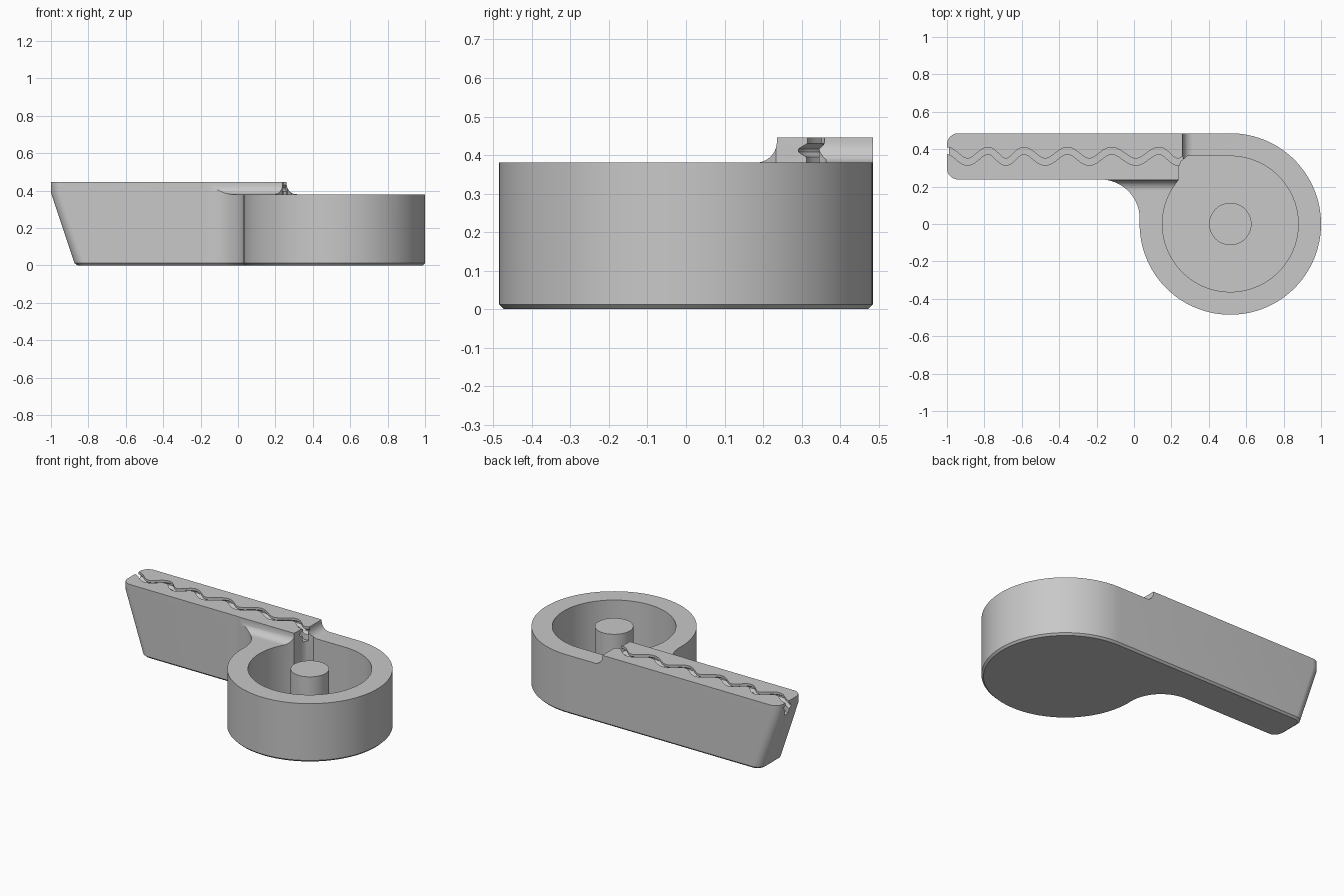
import bpy, bmesh, math
from mathutils import Vector

if "Cube" in bpy.data.objects:
    bpy.data.objects.remove(bpy.data.objects["Cube"])

grey = bpy.data.materials.new("plain grey")
grey.use_nodes = True
grey.diffuse_color = (0.58, 0.58, 0.58, 1)
grey.node_tree.nodes["Principled BSDF"].inputs["Base Color"].default_value = grey.diffuse_color

CX, R = 0.515, 0.485          # round chamber centre and radius
ARM_FRONT, FILLET = 0.238, 0.21
RIM, TOP = 0.38, 0.445        # chamber rim and raised arm heights


def loft(name, rings):
    """Closed solid through a list of equally long point rings."""
    bm = bmesh.new()
    loops = [[bm.verts.new(p) for p in ring] for ring in rings]
    n = len(loops[0])
    for a, b in zip(loops, loops[1:]):
        for i in range(n):
            j = (i + 1) % n
            bm.faces.new((a[i], a[j], b[j], b[i]))
    bm.faces.new(list(reversed(loops[0])))
    bm.faces.new(loops[-1])
    bm.normal_update()
    if bm.calc_volume(signed=True) < 0:
        bmesh.ops.reverse_faces(bm, faces=bm.faces)
    mesh = bpy.data.meshes.new(name)
    bm.to_mesh(mesh)
    bm.free()
    obj = bpy.data.objects.new(name, mesh)
    bpy.context.collection.objects.link(obj)
    mesh.materials.append(grey)
    return obj


def arc(cx, cy, r, start, end, steps):
    angles = [math.radians(start + (end - start) * i / steps) for i in range(steps + 1)]
    return [(cx + r * math.cos(a), cy + r * math.sin(a)) for a in angles]


def outline(inset):
    """Plan of the body: round chamber, concave blend, straight arm."""
    fy = ARM_FRONT - FILLET
    fx = CX - math.sqrt((R + FILLET) ** 2 - fy ** 2)
    tilt = math.degrees(math.asin(fy / (R + FILLET)))
    corner = 0.06
    pts = arc(CX, 0, R - inset, 90, -180 - tilt, 90)
    pts += arc(fx, fy, FILLET + inset, -tilt, 90, 24)[1:]
    pts += arc(corner - 1, ARM_FRONT + corner, corner - inset, 270, 180, 8)
    pts += arc(corner - 1, R - corner, corner - inset, 180, 90, 8)
    return pts


def body_ring(z, inset=0):
    """Outline at a height, with the arm end raked inward toward the base."""
    rake = 0.13 * max(0, 1 - z / 0.39)
    return [(x + (rake if x < -0.5 else 0), y, z) for x, y in outline(inset)]


def cut(target, cutter):
    mod = target.modifiers.new("cut", "BOOLEAN")
    mod.operation, mod.solver, mod.object = "DIFFERENCE", "EXACT", cutter
    mod.use_self = True
    bpy.context.view_layer.objects.active = target
    bpy.ops.object.modifier_apply(modifier=mod.name)
    bpy.data.objects.remove(cutter)


def smooth(obj):
    bpy.ops.object.select_all(action="DESELECT")
    obj.select_set(True)
    bpy.context.view_layer.objects.active = obj
    bpy.ops.object.shade_smooth_by_angle(angle=math.radians(30))


# Main body with a chamfered base
body = loft("body", [body_ring(0, 0.012), body_ring(0.012), body_ring(0.39), body_ring(TOP)])

# Lower the chamber rim: a concave profile swept round the corner of the raised arm
step, end_x, edge_y = 0.055, 0.26, ARM_FRONT - 0.002
profile = [(0, 0.6)] + arc(step, RIM + step, step, 180, 270, 10) + [(0.95, RIM), (0.95, 0.6)]
cut(body, loft("rim_cutter", [
    [(end_x + u, 0.7, z) for u, z in profile],
    [(end_x + u, edge_y - u, z) for u, z in profile],
    [(-1.3, edge_y - u, z) for u, z in profile]]))

# Hollow chamber with a tangential inlet corner
pocket = arc(CX, 0, 0.363, 90, -220, 90) + [(0.238, 0.3), (0.252, 0.335), (0.285, 0.363)]
cut(body, loft("pocket_cutter", [[(x, y, z) for x, y in pocket] for z in (0.05, 0.7)]))

# Wavy slot along the arm: half widths by height, widest in the middle
half_section = [(0.018, 0.36), (0.021, 0.395), (0.04, 0.408), (0.04, 0.416), (0.018, 0.43), (0.018, 0.5)]
section = half_section + [(-w, z) for w, z in reversed(half_section)]
turns = [-1.1, -1.0, -0.89, -0.78, -0.685, -0.59, -0.475, -0.355, -0.24, -0.12, 0.01, 0.135, 0.235, 0.33]


def wave_points():
    pts = []
    for i, (a, b) in enumerate(zip(turns, turns[1:])):
        sign = 1 if i % 2 else -1
        for k in range(10):
            t = k / 10
            pts.append(Vector((a + (b - a) * t, 0.362 + sign * 0.03 * math.cos(math.pi * t), 0)))
    return [p for p in pts if p.x < 0.27]


path = wave_points()
rings = []
for i, p in enumerate(path):
    d = (path[min(i + 1, len(path) - 1)] - path[max(i - 1, 0)]).normalized()
    side = Vector((-0.4 * d.y, 1, 0))
    rings.append([p + side * w + Vector((0, 0, z)) for w, z in section])
cut(body, loft("slot_cutter", rings))
smooth(body)

# Centre post inside the chamber
post = loft("centre_post", [[(x, y, z) for x, y in arc(CX, 0, 0.113, 0, 354, 59)] for z in (0.04, RIM)])
smooth(post)
